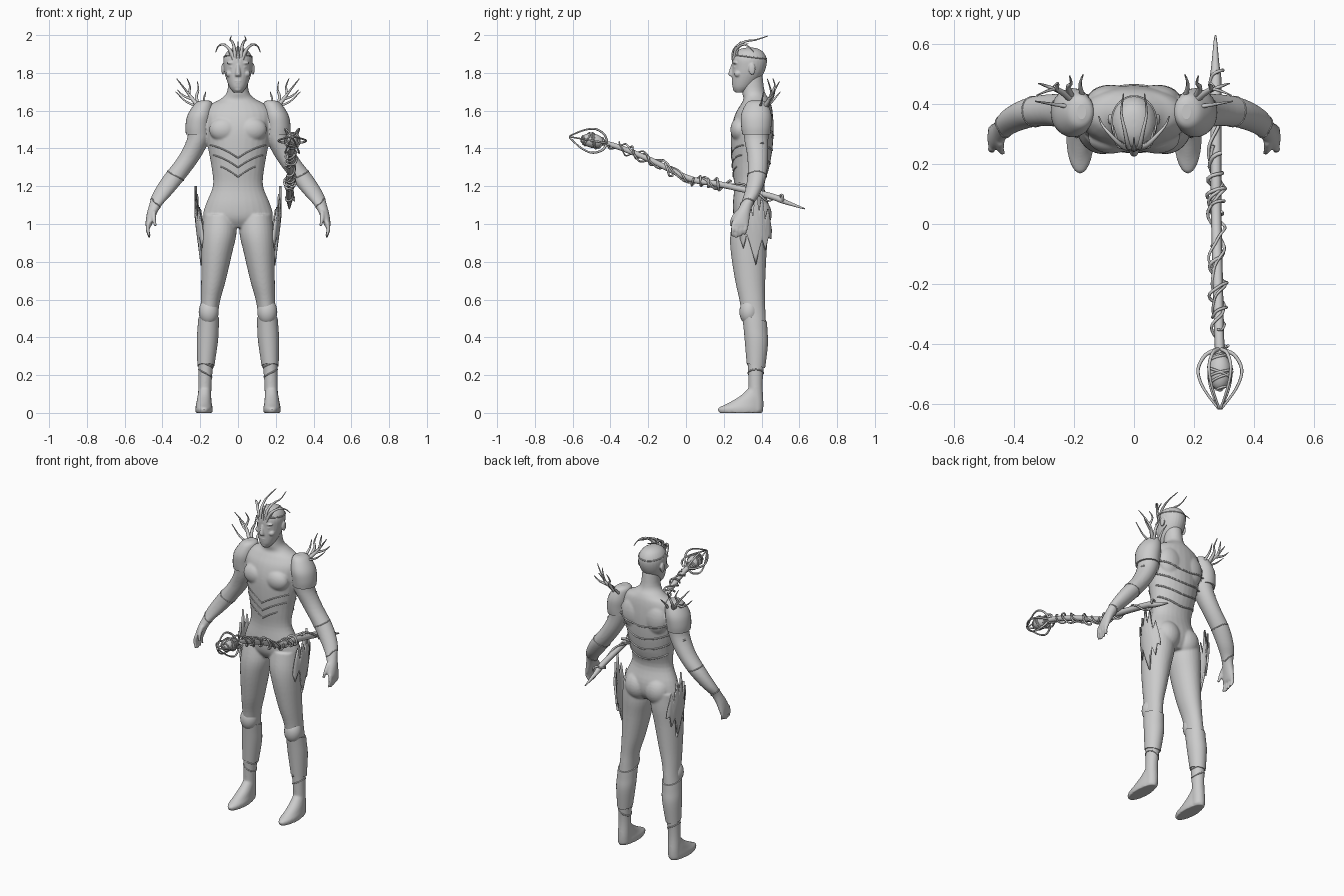
import bpy, bmesh, math
from mathutils import Vector, Matrix
from mathutils.bvhtree import BVHTree

if "Cube" in bpy.data.objects:
    bpy.data.objects.remove(bpy.data.objects["Cube"])

clay = bpy.data.materials.new("plain_grey")
clay.use_nodes = True
clay.diffuse_color = (0.6, 0.6, 0.6, 1)
clay.node_tree.nodes["Principled BSDF"].inputs["Base Color"].default_value = clay.diffuse_color
SIDES = (("left", 1), ("right", -1))


def smooth_path(pts, steps=6):
    """Catmull-Rom interpolation through tuples of any length."""
    out, last = [], len(pts) - 1
    for i in range(last):
        a, b, c, d = pts[max(i - 1, 0)], pts[i], pts[i + 1], pts[min(i + 2, last)]
        for k in range(steps):
            t = k / steps
            out.append(tuple(q + t * ((r - p) + t * ((2 * p - 5 * q + 4 * r - s) + t * (3 * (q - r) + s - p))) / 2
                             for p, q, r, s in zip(a, b, c, d)))
    return out + [tuple(pts[-1])]


def loft(bm, rings, s=1, grow=0, tilt=0, sides=28):
    """Skin horizontal ellipses given as z, x, y, rx, ry."""
    rows = []
    for z, x, y, rx, ry in smooth_path(rings, 4):
        row = []
        for k in range(sides):
            a = math.tau * k / sides
            dy = (ry + grow) * math.sin(a)
            row.append(bm.verts.new((s * (x + (rx + grow) * math.cos(a)), y + dy, z - tilt * dy)))
        rows.append(row)
    for lo, hi in zip(rows, rows[1:]):
        for k in range(sides):
            n = (k + 1) % sides
            bm.faces.new((lo[k], lo[n], hi[n], hi[k]))
    bm.faces.new(rows[0])
    bm.faces.new(rows[-1])


def blob(bm, centre, size, s=1):
    m = Matrix.Translation((s * centre[0], centre[1], centre[2])) @ Matrix.Diagonal((*size, 1))
    bmesh.ops.create_uvsphere(bm, u_segments=24, v_segments=14, radius=1, matrix=m)


def finish(name, bm):
    bmesh.ops.recalc_face_normals(bm, faces=bm.faces)
    mesh = bpy.data.meshes.new(name)
    bm.to_mesh(mesh)
    bm.free()
    for f in mesh.polygons:
        f.use_smooth = len(f.vertices) < 5
    mesh.materials.append(clay)
    ob = bpy.data.objects.new(name, mesh)
    bpy.context.collection.objects.link(ob)
    return ob


def tubes(name, paths, cyclic=False):
    """Each path is (points, start radius, end radius)."""
    cu = bpy.data.curves.new(name, "CURVE")
    cu.dimensions, cu.bevel_depth, cu.bevel_resolution, cu.use_fill_caps = "3D", 1, 1, True
    for pts, r0, r1 in paths:
        sp = cu.splines.new("POLY")
        sp.points.add(len(pts) - 1)
        sp.use_cyclic_u, sp.use_smooth = cyclic, True
        for i, (p, q) in enumerate(zip(sp.points, pts)):
            p.co = (*q, 1)
            p.radius = r0 + (r1 - r0) * i / (len(pts) - 1)
    cu.materials.append(clay)
    ob = bpy.data.objects.new(name, cu)
    bpy.context.collection.objects.link(ob)


TORSO = [(.98, 0, .345, .09, .06), (1.03, 0, .345, .18, .09), (1.1, 0, .343, .172, .095),
         (1.2, 0, .335, .133, .08), (1.3, 0, .343, .14, .098), (1.4, 0, .348, .158, .11),
         (1.5, 0, .352, .172, .112), (1.58, 0, .36, .18, .1), (1.63, 0, .37, .15, .082),
         (1.66, 0, .372, .095, .068), (1.7, 0, .357, .058, .06), (1.79, 0, .35, .05, .055)]
LEG = [(1.05, .095, .345, .085, .09), (.95, .1, .335, .092, .1), (.85, .112, .332, .082, .095),
       (.7, .13, .34, .065, .08), (.6, .145, .35, .052, .068), (.53, .152, .357, .048, .064),
       (.45, .158, .367, .05, .058), (.38, .162, .372, .05, .056), (.25, .17, .37, .039, .043),
       (.15, .175, .368, .035, .038), (.06, .177, .37, .036, .04), (.01, .178, .368, .036, .04)]
FOOT = [(0, .18, .29, .044, .115), (.025, .18, .29, .046, .12), (.05, .18, .315, .041, .095),
        (.09, .178, .347, .036, .06), (.13, .176, .365, .03, .035)]
ARM = [(1.6, .18, .37, .04, .05), (1.55, .195, .37, .065, .07), (1.45, .21, .372, .06, .064),
       (1.35, .26, .38, .06, .055), (1.25, .335, .375, .062, .05), (1.16, .4, .35, .052, .042),
       (1.1, .437, .32, .034, .034), (1.05, .458, .3, .026, .04), (1.0, .472, .288, .018, .046),
       (.985, .474, .287, .013, .042)]
HEAD = [(1.695, 0, .285, .022, .022), (1.725, 0, .3, .045, .054), (1.78, 0, .322, .066, .079),
        (1.83, 0, .334, .076, .09), (1.875, 0, .336, .077, .091), (1.91, 0, .336, .06, .073),
        (1.928, 0, .337, .035, .045), (1.934, 0, .337, .01, .015)]

# Body: overlapping forms fused into one skin
bm = bmesh.new()
loft(bm, TORSO)
for side, s in SIDES:
    loft(bm, LEG, s)
    loft(bm, FOOT, s)
    loft(bm, ARM, s)
    blob(bm, (.07, .378, 1.05), (.082, .076, .09), s)
    blob(bm, (.075, .285, 1.5), (.078, .05, .065), s)
    blob(bm, (.075, .415, 1.52), (.08, .05, .1), s)
    for k in range(4):
        y = .252 + .022 * k
        tip = .925 + .008 * abs(k - 1)
        loft(bm, [(1.01, .472, y, .012, .012), (.97, .478, y - .003, .011, .011),
                  (tip, .468, y - .008, .007, .007)], s, sides=10)
    loft(bm, [(1.07, .445, .28, .014, .018), (1.03, .445, .25, .012, .014),
              (.99, .438, .238, .008, .009)], s, sides=10)
body = finish("body", bm)

# Head with simple facial forms
bm = bmesh.new()
loft(bm, HEAD)
loft(bm, [(1.782, 0, .25, .017, .016), (1.795, 0, .242, .015, .018), (1.845, 0, .25, .008, .01)], sides=12)
blob(bm, (0, .253, 1.757), (.023, .012, .006))
blob(bm, (0, .255, 1.747), (.02, .013, .006))
blob(bm, (0, .266, 1.715), (.022, .018, .016))
for side, s in SIDES:
    blob(bm, (.032, .262, 1.853), (.028, .014, .008), s)
    blob(bm, (.045, .275, 1.795), (.02, .02, .018), s)
    blob(bm, (.03, .259, 1.83), (.013, .008, .006), s)
    blob(bm, (.08, .35, 1.82), (.008, .018, .03), s)
head = finish("head", bm)

for ob, size, reps in ((body, .006, 6), (head, .004, 3)):
    mod = ob.modifiers.new("fuse", "REMESH")
    mod.mode, mod.voxel_size, mod.use_smooth_shade = "VOXEL", size, True
    mod = ob.modifiers.new("soften", "SMOOTH")
    mod.factor, mod.iterations = .5, reps

# Armour edges traced over the skin
deps = bpy.context.evaluated_depsgraph_get()
skin = {ob.name: BVHTree.FromObject(ob, deps) for ob in (body, head)}


def trace(part, axis, height, a0, a1, steps=48):
    """Cast rays outward from an axis point; angle zero faces front, height is a rule on angle."""
    pts = []
    for k in range(steps + 1):
        a = math.radians(a0 + (a1 - a0) * k / steps)
        hit = skin[part].ray_cast(Vector((*axis, height(a))), Vector((math.sin(a), -math.cos(a), 0)))[0]
        if hit:
            pts.append(hit)
    return pts


chest = (0, .345)
tubes("chest_chevrons", [(trace("body", chest, lambda a, z=z: z + .07 * abs(math.sin(a)), -w, w), .004, .004)
                         for z, w in ((1.35, 75), (1.3, 70), (1.25, 50))])
tubes("back_bands", [(trace("body", chest, lambda a, z=z: z + .05 * math.cos(a), 100, 260), .005, .005)
                     for z in (1.3, 1.37, 1.44, 1.52)])
tubes("circlet", [(trace("head", (0, .335), lambda a: 1.885 + .01 * math.cos(a), 0, 352), .004, .004)], True)
for side, s in SIDES:
    tubes(side + "_ankle_bands", [(trace("body", (s * .171, .37), lambda a, z=z: z + .02 * math.sin(s * a), 0, 352),
                                   .004, .004) for z in (.21, .26)], True)
    tubes(side + "_bracer_edges", [(trace("body", (s * x, y), lambda a, z=z: z + .025 * math.sin(s * a), 0, 352),
                                    .003, .003) for x, y, z in ((.33, .375, 1.255), (.435, .322, 1.11))], True)

    # Shin guard, knee pad and pauldron
    bm = bmesh.new()
    loft(bm, [r for r in LEG if .2 < r[0] < .5] and [(.5, .155, .363, .049, .06)] + LEG[6:9], s, .006, .25)
    finish(side + "_shin_guard", bm)
    bm = bmesh.new()
    blob(bm, (.155, .335, .535), (.053, .052, .07), s)
    finish(side + "_knee_pad", bm)
    bm = bmesh.new()
    loft(bm, [(1.655, .175, .375, .015, .025), (1.64, .18, .375, .045, .055), (1.58, .2, .372, .066, .08),
              (1.52, .21, .372, .068, .08), (1.475, .21, .372, .066, .074)], s)
    finish(side + "_pauldron", bm)

    # Ragged hip guard with flame points
    bm = bmesh.new()
    tops = (.98, 1.09, 1.0, 1.13, 1.04, 1.2, 1.06, 1.16, 1.02, 1.08, .97)
    ends = (.92, .87, .95, .9, .84, .78, .86, .92, .86, .93, .92)
    grid = []
    for k, (top, end) in enumerate(zip(tops, ends)):
        y = .29 + .016 * k
        col = []
        for j in range(9):
            z = end + (top - end) * j / 8
            x = .192 + .032 * min(1, (z - .78) / .25) - 5 * (y - .365) ** 2
            col.append(bm.verts.new((s * x, y, z)))
        grid.append(col)
    for a, b in zip(grid, grid[1:]):
        for j in range(8):
            bm.faces.new((a[j], b[j], b[j + 1], a[j + 1]))
    mod = finish(side + "_hip_guard", bm).modifiers.new("thickness", "SOLIDIFY")
    mod.thickness, mod.offset = .012, 0

    # Branching shoulder antlers and head horns
    def grow(name, stems):
        tubes(side + name, [(smooth_path([(s * x, y, z) for x, y, z in pts]), r, .002) for r, pts in stems])
    grow("_shoulder_antlers", [
        (.014, [(.19, .4, 1.6), (.24, .44, 1.66), (.27, .45, 1.7), (.325, .43, 1.77)]),
        (.009, [(.24, .44, 1.66), (.29, .46, 1.68), (.32, .47, 1.71)]),
        (.012, [(.2, .41, 1.6), (.22, .455, 1.67), (.21, .47, 1.71), (.215, .495, 1.755)]),
        (.008, [(.26, .45, 1.69), (.255, .47, 1.73), (.27, .46, 1.77)]),
        (.01, [(.17, .42, 1.61), (.18, .465, 1.66), (.17, .5, 1.7)]),
        (.009, [(.2, .39, 1.62), (.27, .4, 1.645), (.33, .41, 1.7)])])
    grow("_horns", [
        (.011, [(.015, .255, 1.86), (.02, .262, 1.93), (.03, .31, 1.965), (.042, .37, 1.975), (.035, .435, 1.996)]),
        (.011, [(.02, .255, 1.87), (.045, .265, 1.925), (.08, .3, 1.95), (.105, .33, 1.94), (.118, .36, 1.91)]),
        (.008, [(.03, .265, 1.88), (.055, .28, 1.935), (.07, .33, 1.955)])])
tubes("centre_horn", [(smooth_path([(0, .25, 1.86), (0, .25, 1.92), (0, .29, 1.965)]), .009, .002)])

# Staff: tapering shaft wrapped in vines
shaft = smooth_path([(.272, .63, 1.08), (.272, .53, 1.115), (.273, .44, 1.15), (.274, .18, 1.21), (.275, .02, 1.24),
                     (.28, -.19, 1.34), (.284, -.35, 1.405), (.287, -.44, 1.43)], 10)
tubes("staff_point", [(shaft[:16], .003, .019)])
tubes("staff_shaft", [(shaft[15:], .019, .016)])


def coil(start, stop, turns, phase, radius=.023):
    pts = shaft[start:stop]
    n = len(pts) * 4
    out = []
    for k in range(n):
        i, f = divmod(k / 4, 1)
        p = Vector(pts[int(i)]).lerp(Vector(pts[min(int(i) + 1, len(pts) - 1)]), f)
        a = phase + math.tau * turns * k / n
        r = radius + .006 * math.sin(5 * a / 3)
        out.append(p + Vector((math.cos(a) * r, math.sin(a) * r * .35, math.sin(a) * r * .94)))
    return out


tubes("staff_vines", [(coil(12, 66, 5, 0), .006, .005), (coil(27, 62, 4, 2), .006, .004),
                      (coil(28, 40, 4, 1, .026), .007, .005), (coil(44, 58, 3, 4, .025), .006, .005)])

# Staff head: wrapped orb inside a cage of prongs
base = Vector((.287, -.42, 1.428))
axis = Vector((0, -.985, .17))
side_a = Vector((1, 0, 0))
side_b = axis.cross(side_a)


def around(d, r, a):
    return base + axis * d + (side_a * math.cos(a) + side_b * math.sin(a)) * r


prongs = smooth_path([(0, .012), (.02, .05), (.07, .073), (.13, .055), (.2, .005)], 7)
tubes("staff_cage", [([around(d, r, math.tau * k / 6) for d, r in prongs], .007, .004) for k in range(6)])
bm = bmesh.new()
frame = Matrix((side_a, side_b, axis)).transposed().to_4x4()
bmesh.ops.create_uvsphere(bm, u_segments=20, v_segments=12, radius=1, matrix=Matrix.Translation(
    base + axis * .075) @ frame @ Matrix.Diagonal((.038, .038, .062, 1)))
finish("staff_orb", bm)
tubes("orb_windings", [([around(.075 - .062 * math.cos(math.pi * k / 60), .041 * math.sin(math.pi * k / 60),
                                 ph + w * math.tau * k / 60) for k in range(61)], .005, .004)
                       for ph, w in ((0, 2), (2, -2), (4, 3))])
